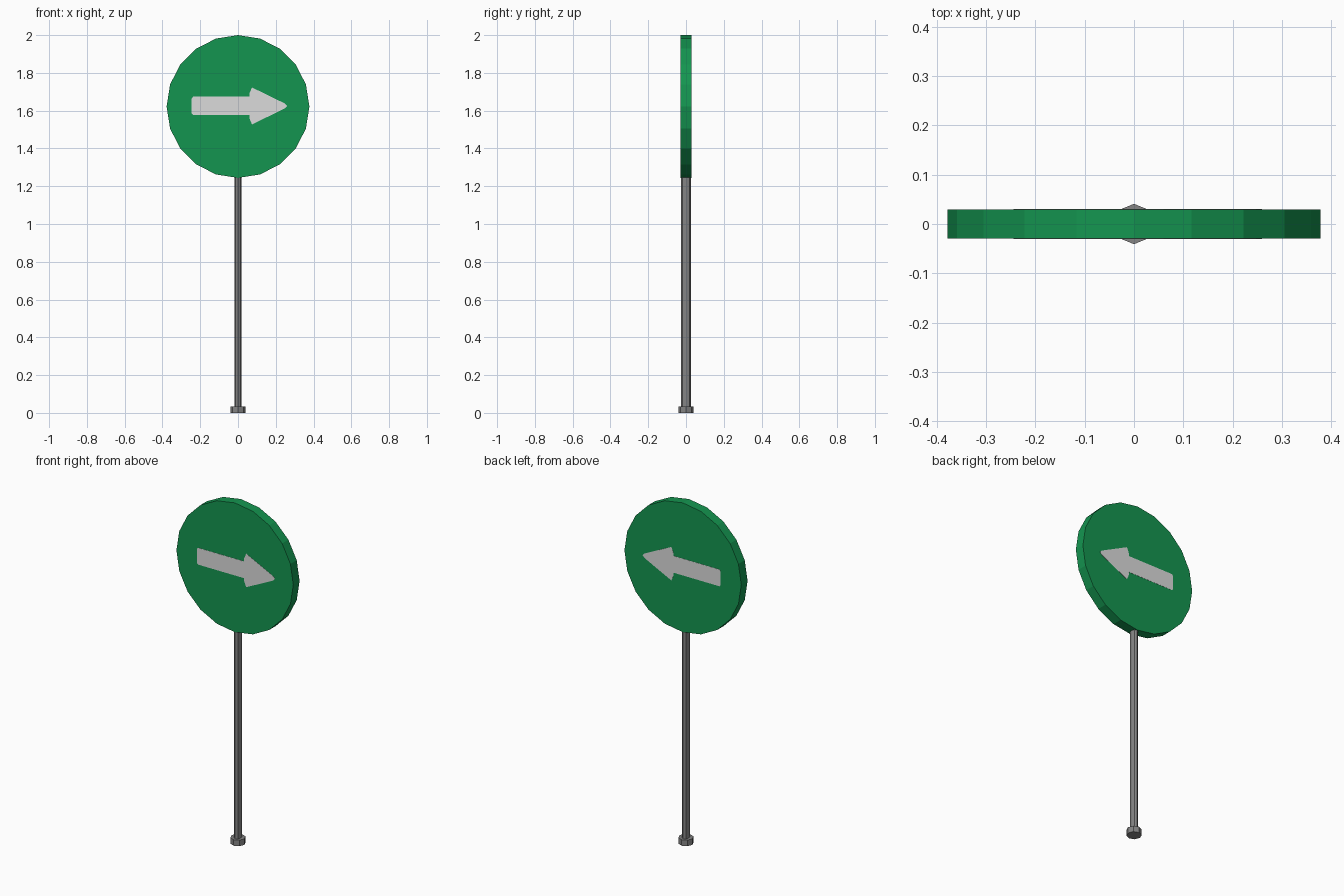
import bpy
import math

cube = bpy.data.objects.get("Cube")
if cube:
    bpy.data.objects.remove(cube, do_unlink=True)


def material(name, rgb):
    mat = bpy.data.materials.new(name)
    mat.use_nodes = True
    mat.diffuse_color = (*rgb, 1)
    mat.node_tree.nodes["Principled BSDF"].inputs["Base Color"].default_value = (*rgb, 1)
    return mat


green = material("sign green", (0.007, 0.30, 0.08))
white = material("arrow white", (0.71, 0.71, 0.71))
grey = material("post grey", (0.23, 0.23, 0.23))


def prism(name, profile, mat, depth, place):
    """Extrude a closed 2D profile; place maps (u, v, w) to model space."""
    n = len(profile)
    verts = [place(u, v, w) for w in depth for u, v in profile]
    faces = [tuple(reversed(range(n))), tuple(range(n, 2 * n))]
    faces += [(i, (i + 1) % n, n + (i + 1) % n, n + i) for i in range(n)]
    mesh = bpy.data.meshes.new(name)
    mesh.from_pydata(verts, [], faces)
    mesh.materials.append(mat)
    obj = bpy.data.objects.new(name, mesh)
    bpy.context.collection.objects.link(obj)
    return obj


def ring(sides, rx, ry):
    angles = [math.tau * i / sides for i in range(sides)]
    return [(rx * math.cos(a), ry * math.sin(a)) for a in angles]


def upright(u, v, w):
    return (u, v, w)


SIGN_Z = 1.622
HALF = 0.029


def facing_front(u, v, w):
    return (u, -w, SIGN_Z + v)


# Foot, slightly flattened post and round sign
prism("foot", ring(8, 0.041, 0.041), grey, (0, 0.035), upright)
prism("post", ring(8, 0.0185, 0.026), grey, (0.035, 1.4), upright)
prism("sign_disc", ring(20, 0.378, 0.378), green, (-HALF, HALF), facing_front)

# Arrow plates on both faces, pointing the same way in space
lower = [(-0.245, -0.037), (-0.237, -0.046), (0.06, -0.046),
         (0.06, -0.062), (0.074, -0.095), (0.248, -0.010)]
tip = [(0.26, 0.003)]
upper = [(x, 0.006 - z) for x, z in reversed(lower)]
arrow = lower + tip + upper
prism("front_arrow", arrow, white, (HALF - 0.001, HALF + 0.001), facing_front)
prism("back_arrow", arrow, white, (-HALF - 0.001, -HALF + 0.001), facing_front)
